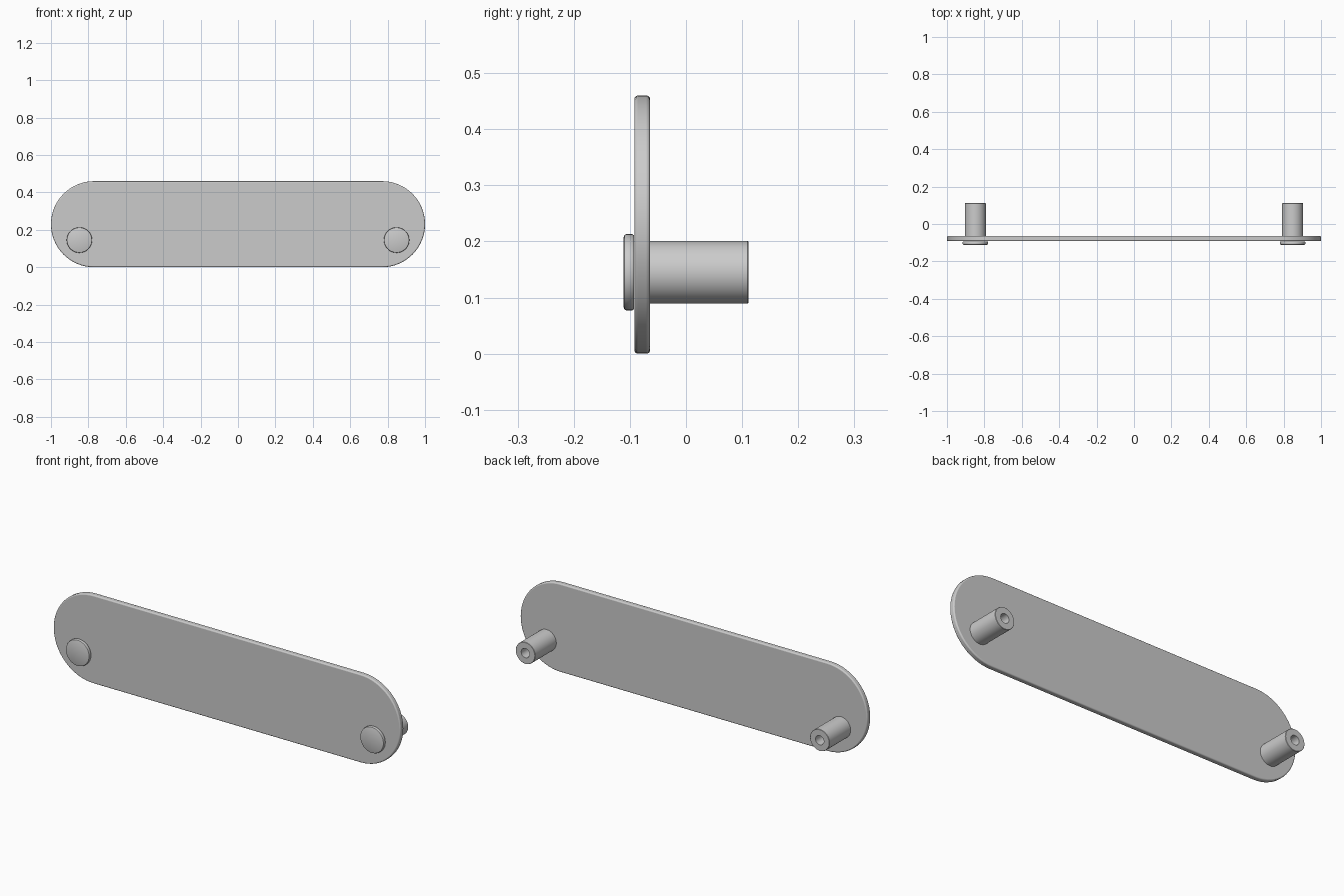
import bpy, bmesh, math

if "Cube" in bpy.data.objects:
    bpy.data.objects.remove(bpy.data.objects["Cube"])


def finish(name, bm):
    bmesh.ops.recalc_face_normals(bm, faces=bm.faces)
    me = bpy.data.meshes.new(name)
    bm.to_mesh(me)
    bm.free()
    ob = bpy.data.objects.new(name, me)
    bpy.context.collection.objects.link(ob)
    bpy.context.view_layer.objects.active = ob
    ob.select_set(True)
    bpy.ops.object.shade_smooth_by_angle(angle=math.radians(35))
    ob.select_set(False)
    return ob


def lathe(name, x, z, profile, steps=48):
    """Spin an (radius, y) profile round a y-parallel axis."""
    bm = bmesh.new()
    verts = [bm.verts.new((x + r, y, z)) for r, y in profile]
    edges = [bm.edges.new(p) for p in zip(verts, verts[1:])]
    bmesh.ops.spin(bm, geom=verts + edges, cent=(x, 0, z), axis=(0, 1, 0),
                   angle=math.tau, steps=steps)
    bmesh.ops.remove_doubles(bm, verts=bm.verts, dist=1e-5)
    return finish(name, bm)


# Rounded-end plate
R, FRONT, BACK = 0.23, -0.092, -0.064
bm = bmesh.new()
outline = []
for side in (1, -1):
    for i in range(33):
        a = side * math.pi / 2 - math.pi / 2 - math.pi / 2 + math.pi * i / 32
        if side == 1:
            a = -math.pi / 2 + math.pi * i / 32
        else:
            a = math.pi / 2 + math.pi * i / 32
        outline.append(bm.verts.new((side * (1 - R) + R * math.cos(a), FRONT,
                                     R + R * math.sin(a))))
face = bm.faces.new(outline)
ext = bmesh.ops.extrude_face_region(bm, geom=[face])
bmesh.ops.translate(bm, vec=(0, BACK - FRONT, 0),
                    verts=[g for g in ext["geom"] if isinstance(g, bmesh.types.BMVert)])
plate = finish("plate", bm)
bev = plate.modifiers.new("edge_round", "BEVEL")
bev.width, bev.segments, bev.limit_method = 0.006, 3, "ANGLE"
bev.angle_limit = math.radians(40)

# Front caps and hollow rear standoffs
for label, x in (("left", -0.848), ("right", 0.848)):
    lathe(label + "_cap", x, 0.145, [
        (0, -0.111), (0.063, -0.111), (0.0665, -0.1095), (0.068, -0.106),
        (0.068, -0.096), (0.066, -0.093), (0, -0.093)])
    lathe(label + "_standoff", x, 0.145, [
        (0, BACK), (0.056, BACK), (0.056, 0.1095), (0.0545, 0.111),
        (0.024, 0.111), (0.024, 0.0), (0, 0.0)])
